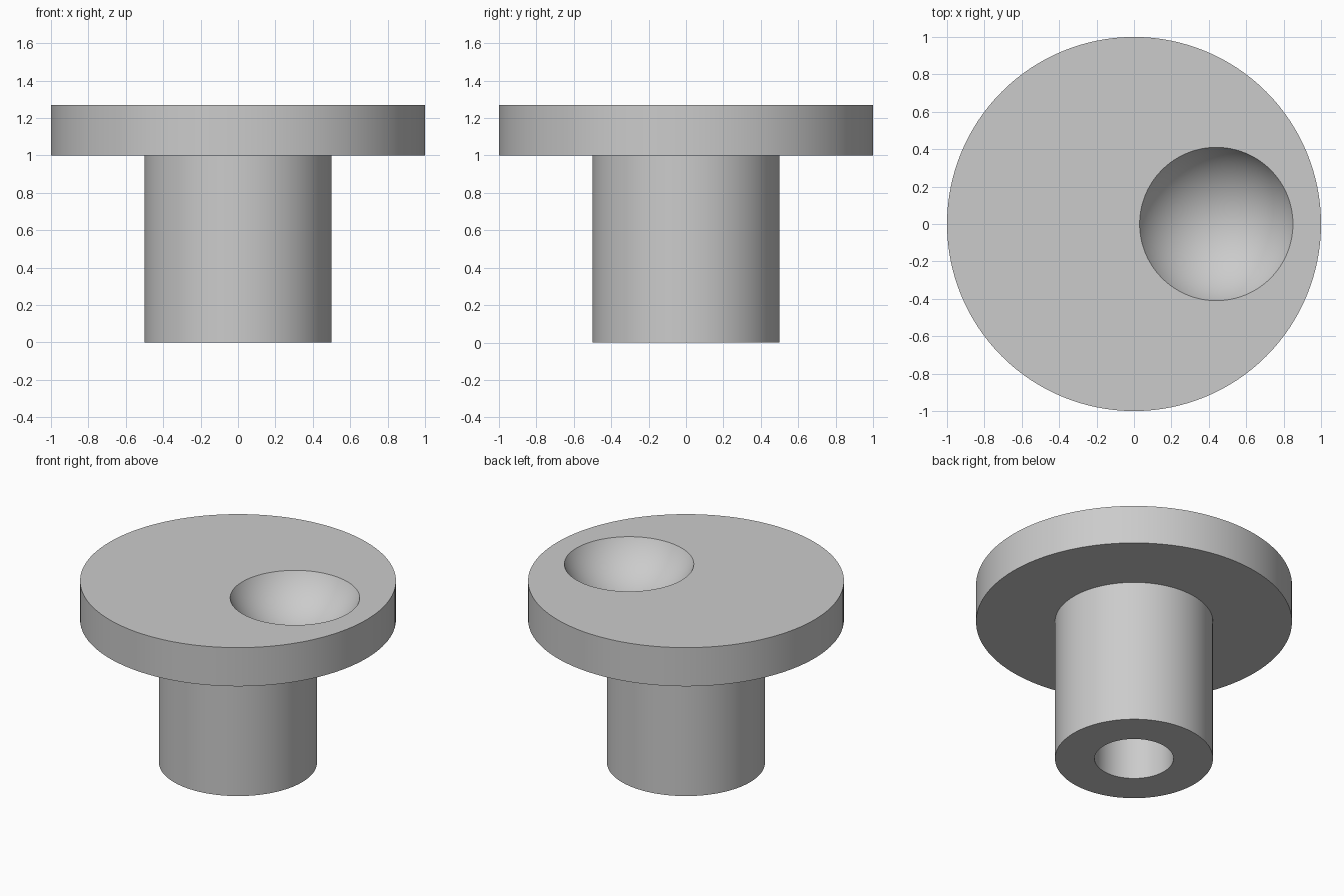
import bpy
import bmesh
import math
from mathutils import Matrix, Vector

default_cube = bpy.data.objects.get("Cube")
if default_cube:
    bpy.data.objects.remove(default_cube, do_unlink=True)

SEGMENTS = 128
STEM_R, BORE_R, STEM_H = 0.5, 0.25, 1.0
DISC_R, TOP_Z = 1.0, 1.27
DISH_X, DISH_R, DISH_DEPTH = 0.44, 0.41, 0.25

grey = bpy.data.materials.new("plain grey")
grey.diffuse_color = (0.6, 0.6, 0.6, 1)
grey.use_nodes = True
grey.node_tree.nodes["Principled BSDF"].inputs["Base Color"].default_value = grey.diffuse_color


def add_object(name, bm):
    """Turn a bmesh into a grey scene object."""
    bmesh.ops.recalc_face_normals(bm, faces=bm.faces)
    mesh = bpy.data.meshes.new(name)
    bm.to_mesh(mesh)
    bm.free()
    mesh.materials.append(grey)
    obj = bpy.data.objects.new(name, mesh)
    bpy.context.collection.objects.link(obj)
    return obj


# Flanged body: bored stem under a wide disc, turned from one profile
profile = [(BORE_R, STEM_H), (BORE_R, 0), (STEM_R, 0), (STEM_R, STEM_H),
           (DISC_R, STEM_H), (DISC_R, TOP_Z)]
bm = bmesh.new()
rings = []
for r, z in profile:
    rings.append([bm.verts.new((r * math.cos(a), r * math.sin(a), z))
                  for a in (math.tau * i / SEGMENTS for i in range(SEGMENTS))])
for low, high in zip(rings, rings[1:]):
    for i in range(SEGMENTS):
        j = (i + 1) % SEGMENTS
        bm.faces.new((low[i], low[j], high[j], high[i]))
bm.faces.new(rings[0])
bm.faces.new(rings[-1])
body = add_object("flanged_body", bm)

# Off-centre spherical dish sunk into the top
sphere_r = (DISH_R ** 2 + DISH_DEPTH ** 2) / (2 * DISH_DEPTH)
centre = Vector((DISH_X, 0, TOP_Z - DISH_DEPTH + sphere_r))
bm = bmesh.new()
bmesh.ops.create_uvsphere(bm, u_segments=SEGMENTS, v_segments=SEGMENTS // 2,
                          radius=sphere_r, matrix=Matrix.Translation(centre))
cutter = add_object("dish_cutter", bm)
cutter.hide_render = True

cut = body.modifiers.new("dish", "BOOLEAN")
cut.operation = "DIFFERENCE"
cut.solver = "EXACT"
cut.object = cutter

# Apply the cut, then smooth the curved walls and keep the rims sharp
bpy.ops.object.select_all(action="DESELECT")
bpy.context.view_layer.objects.active = body
body.select_set(True)
bpy.ops.object.modifier_apply(modifier=cut.name)
bpy.data.objects.remove(cutter, do_unlink=True)
bpy.ops.object.shade_smooth_by_angle(angle=math.radians(30))
